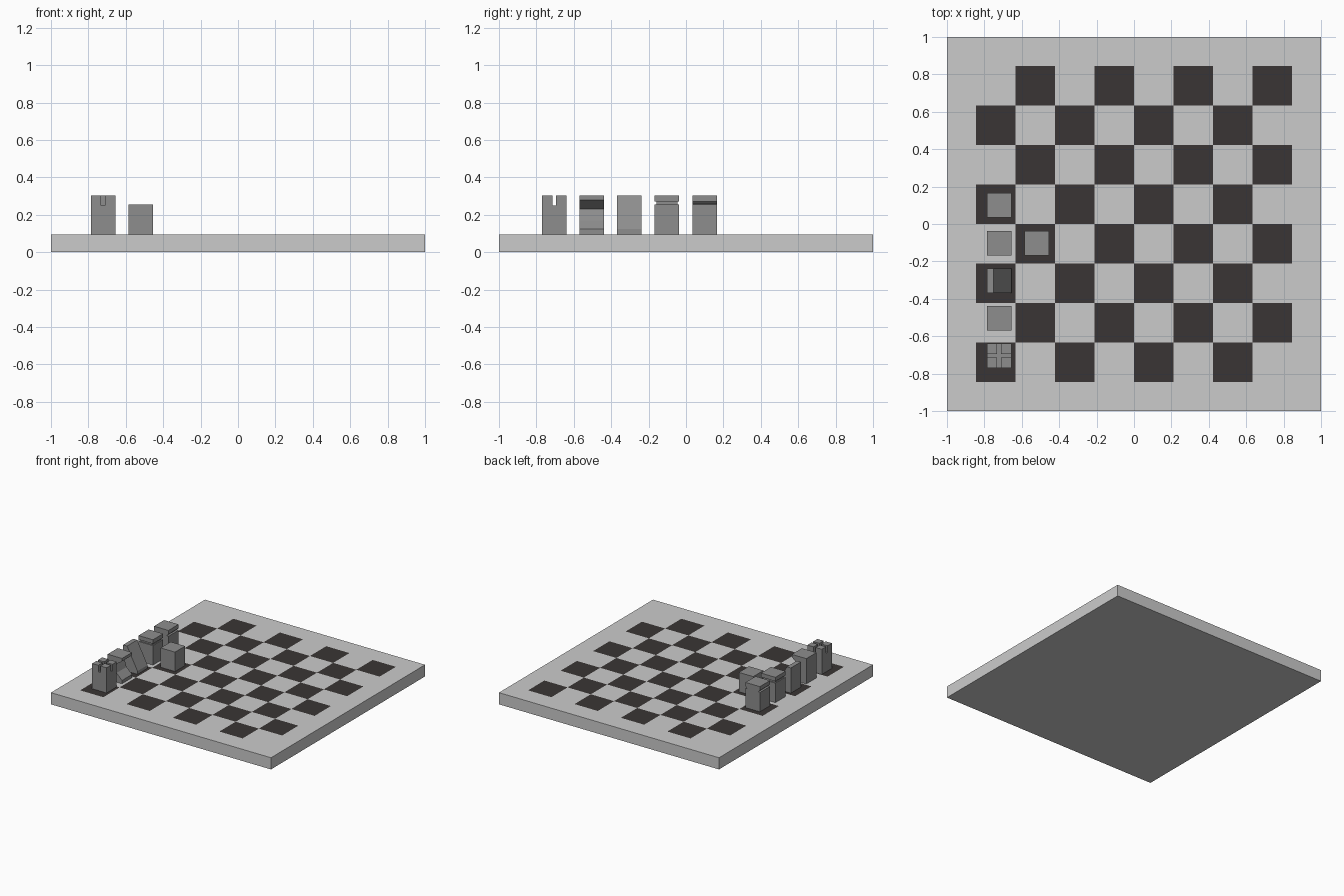
import bpy, bmesh

if "Cube" in bpy.data.objects:
    bpy.data.objects.remove(bpy.data.objects["Cube"])

TOP = 0.096      # board top
H = 0.0655       # half width of a piece
PITCH = 0.2008   # spacing of pieces
SQ = 0.211       # board square


def material(name, rgb):
    m = bpy.data.materials.new(name)
    m.diffuse_color = (*rgb, 1)
    m.use_nodes = True
    m.node_tree.nodes["Principled BSDF"].inputs["Base Color"].default_value = m.diffuse_color
    return m


dark = material("dark_square", (0.042, 0.036, 0.035))
grey = material("piece_grey", (0.27, 0.27, 0.27))


def finish(name, bm, mat=None):
    bmesh.ops.recalc_face_normals(bm, faces=bm.faces)
    me = bpy.data.meshes.new(name)
    bm.to_mesh(me)
    bm.free()
    ob = bpy.data.objects.new(name, me)
    bpy.context.collection.objects.link(ob)
    if mat:
        me.materials.append(mat)
    return ob


def box(bm, x0, x1, y0, y1, z0, z1):
    vs = bmesh.ops.create_cube(bm, size=1)["verts"]
    for v in vs:
        v.co = ((x0 + x1) / 2 + v.co.x * (x1 - x0),
                (y0 + y1) / 2 + v.co.y * (y1 - y0),
                (z0 + z1) / 2 + v.co.z * (z1 - z0))


def profile_piece(name, pts, x, y):
    """Extrude an (x, z) outline across the piece's width."""
    bm = bmesh.new()
    f = bm.faces.new([bm.verts.new((x + px, y - H, z)) for px, z in pts])
    r = bmesh.ops.extrude_face_region(bm, geom=[f])
    for v in r["geom"]:
        if isinstance(v, bmesh.types.BMVert):
            v.co.y = y + H
    return finish(name, bm, grey)


def stack_piece(name, rings, x, y):
    """Loft square rings given as (half width, z)."""
    bm = bmesh.new()
    loops = [[bm.verts.new((x + sx * h, y + sy * h, z))
              for sx, sy in ((-1, -1), (1, -1), (1, 1), (-1, 1))] for h, z in rings]
    for a, b in zip(loops, loops[1:]):
        for i in range(4):
            j = (i + 1) % 4
            bm.faces.new((a[i], a[j], b[j], b[i]))
    bm.faces.new(loops[0])
    bm.faces.new(loops[-1])
    return finish(name, bm, grey)


# Board slab
bm = bmesh.new()
box(bm, -1, 1, -1, 1, 0, TOP)
finish("board", bm)

# Dark squares, laid just above the slab
bm = bmesh.new()
for i in range(8):
    for j in range(8):
        if (i + j) % 2 == 0:
            x, y = (i - 4) * SQ, (j - 4) * SQ
            bm.faces.new([bm.verts.new((x + a * SQ, y + b * SQ, TOP + 0.001))
                          for a, b in ((0, 0), (1, 0), (1, 1), (0, 1))])
finish("dark_squares", bm, dark)

PX, Z = -0.7215, 0.304
ROW = [-0.704 + k * PITCH for k in range(5)]

# Rook: block with a cross-shaped slot in the top
g, floor = 0.01, 0.25
rook = stack_piece("rook", [(H, TOP), (H, Z)], PX, ROW[0])
bm = bmesh.new()
box(bm, PX - g, PX + g, ROW[0] - 0.1, ROW[0] + 0.1, floor, 0.4)
slot_a = finish("rook_slot_a", bm)
bm = bmesh.new()
box(bm, PX - 0.1, PX + 0.1, ROW[0] - g, ROW[0] + g, floor, 0.4)
slot_b = finish("rook_slot_b", bm)
for s in (slot_a, slot_b):
    s.hide_render = True
    s.hide_set(True)
    m = rook.modifiers.new(s.name, "BOOLEAN")
    m.operation, m.object, m.solver = "DIFFERENCE", s, "EXACT"

# Knight: overhanging head, notch, sloped foot
profile_piece("knight", [(-H, TOP), (H, TOP), (H, 0.123), (0.015, 0.171),
                         (-0.005, 0.23), (H, 0.28), (H, Z), (-H, Z)], PX, ROW[1])

# Bishop: long slanted front
profile_piece("bishop", [(-H, TOP), (H, TOP), (H, 0.123), (-0.029, Z), (-H, Z)],
              PX, ROW[2])

# Queen: narrow neck all round below the cap
n = H - 0.01
stack_piece("queen", [(H, TOP), (H, 0.256), (n, 0.256), (n, 0.271), (H, 0.271), (H, Z)],
            PX, ROW[3])

# King: groove across front and back
k = H - 0.015
profile_piece("king", [(-H, TOP), (H, TOP), (H, 0.256), (k, 0.258), (H, 0.272), (H, Z),
                       (-H, Z), (-H, 0.272), (-k, 0.258), (-H, 0.256)], PX, ROW[4])

# Pawn
stack_piece("pawn", [(H, TOP), (H, 0.256)], PX + PITCH, ROW[3])
